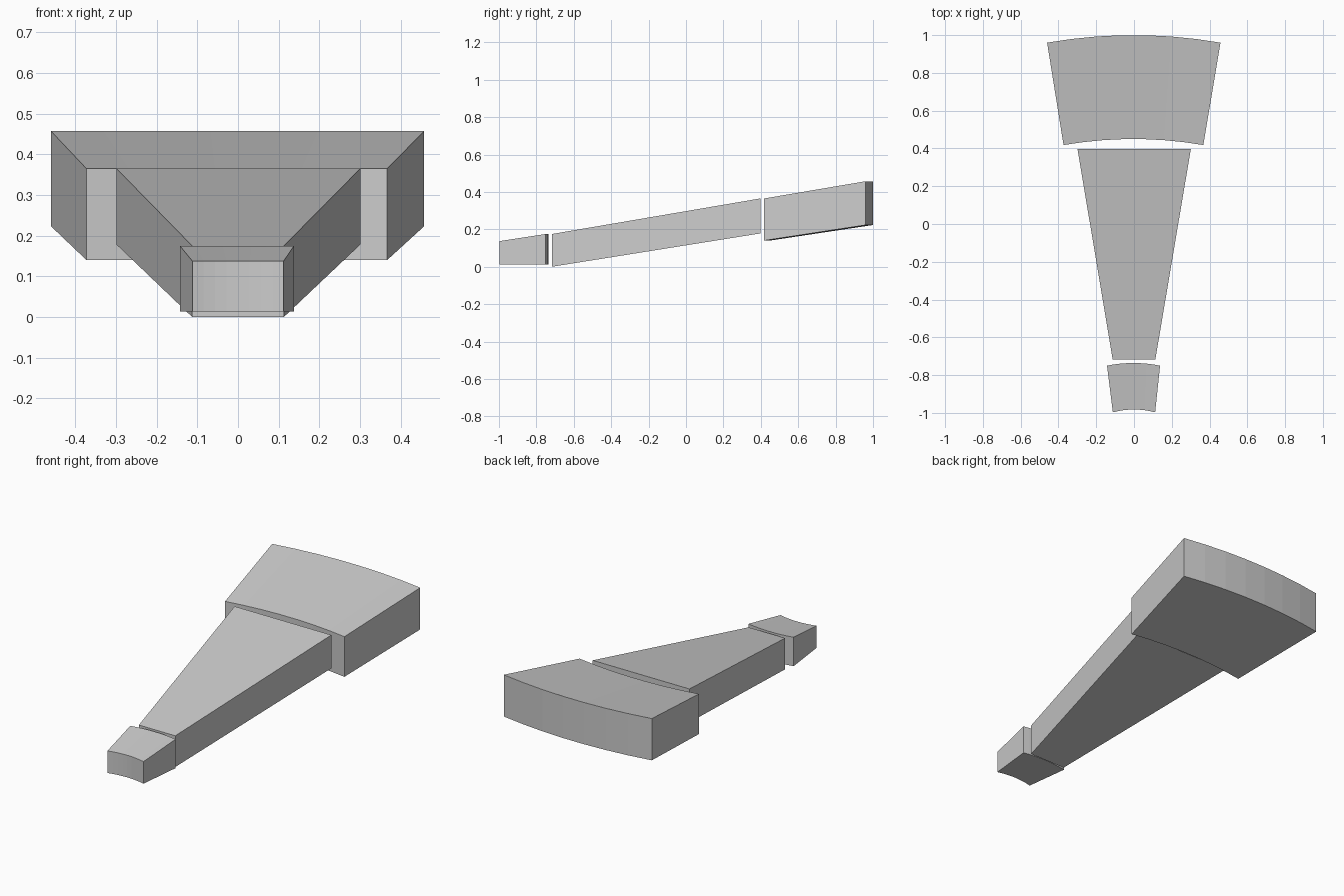
import bpy, bmesh, math

if "Cube" in bpy.data.objects:
    bpy.data.objects.remove(bpy.data.objects["Cube"])


def row(bm, left, right, y_corner, y_mid, z, n):
    """Vertices along a circular arc through both corners and the middle."""
    half, cx, sag = (right - left) / 2, (right + left) / 2, y_mid - y_corner
    if sag == 0:
        return [bm.verts.new((left + 2 * half * i / n, y_corner, z)) for i in range(n + 1)]
    r = (half * half + sag * sag) / (2 * sag)
    t = math.asin(half / r)
    out = []
    for i in range(n + 1):
        a = t * (2 * i / n - 1)
        out.append(bm.verts.new((cx + r * math.sin(a), y_mid - r * (1 - math.cos(a)), z)))
    return out


def wedge(name, front, back, n):
    """front/back: left x, right x, corner y, middle y, bottom z, top z."""
    bm = bmesh.new()
    loops = []
    for end, k in ((front, 4), (front, 5), (back, 5), (back, 4)):
        loops.append(row(bm, *end[:4], end[k], n))
    for j in range(4):
        a, b = loops[j], loops[(j + 1) % 4]
        for i in range(n):
            bm.faces.new((a[i], a[i + 1], b[i + 1], b[i]))
    for i in (0, n):
        bm.faces.new([l[i] for l in loops])
    bmesh.ops.recalc_face_normals(bm, faces=bm.faces)
    me = bpy.data.meshes.new(name)
    bm.to_mesh(me)
    bm.free()
    ob = bpy.data.objects.new(name, me)
    bpy.context.collection.objects.link(ob)
    return ob


# Small curved block at the narrow end
wedge("narrow_end_block",
      (-0.112, 0.112, -0.997, -0.982, 0.013, 0.137),
      (-0.143, 0.138, -0.75, -0.736, 0.013, 0.175), 8)
# Long straight-ended tapered block
wedge("middle_block",
      (-0.113, 0.113, -0.717, -0.717, 0.0, 0.175),
      (-0.299, 0.301, 0.397, 0.397, 0.178, 0.365), 1)
# Large curved block at the wide end
wedge("wide_end_block",
      (-0.373, 0.367, 0.418, 0.45, 0.14, 0.365),
      (-0.46, 0.458, 0.96, 1.0, 0.223, 0.457), 7)
